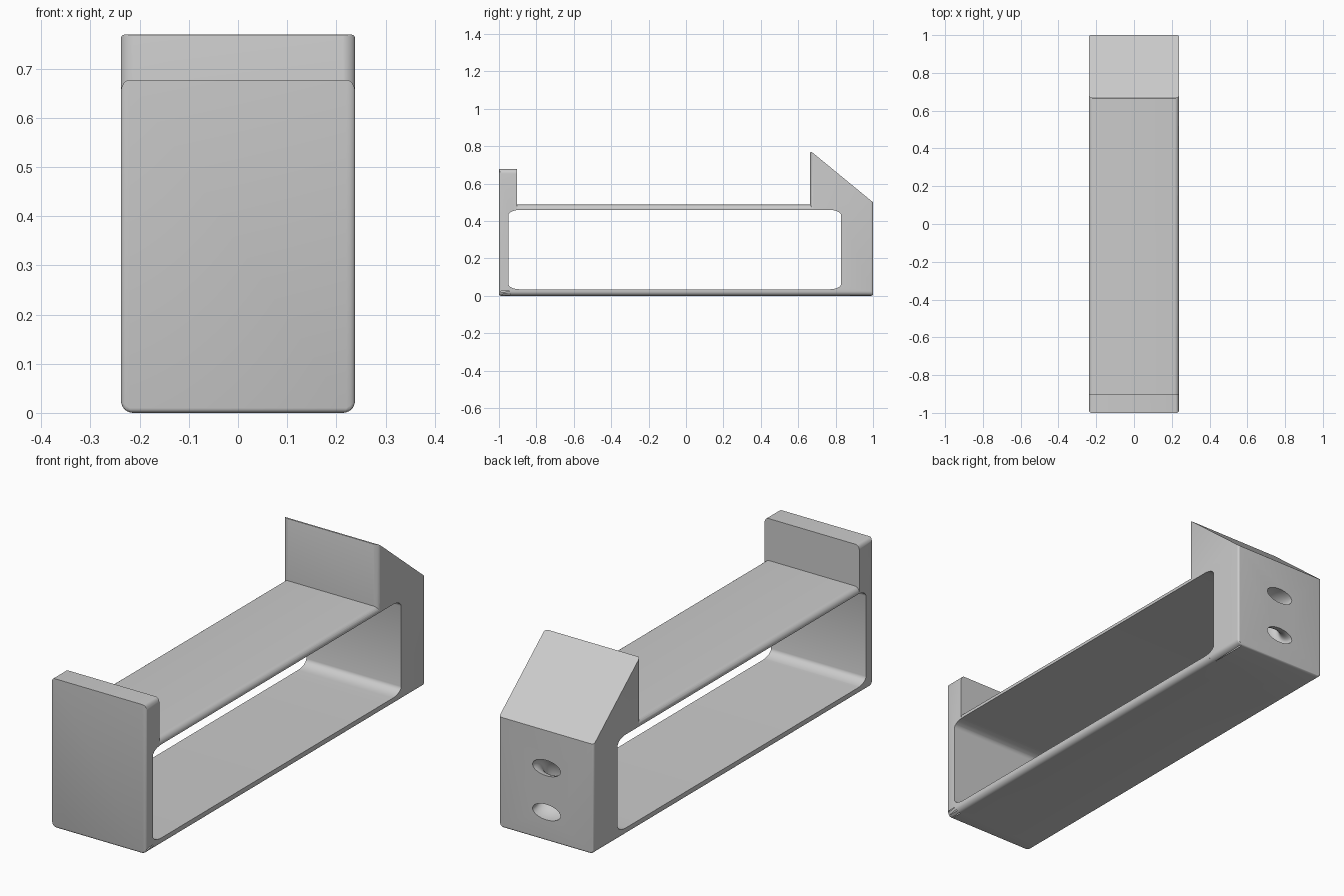
import bpy, bmesh, math
from mathutils import Matrix

cube = bpy.data.objects.get("Cube")
if cube:
    bpy.data.objects.remove(cube, do_unlink=True)

HALF = 0.238      # half width of the bracket
ROUND = 0.025     # main edge rounding
SMALL = 0.4       # weight of the finer rounding

grey = bpy.data.materials.new("grey_plastic")
grey.use_nodes = True
grey.diffuse_color = (0.6, 0.6, 0.6, 1)
grey.node_tree.nodes["Principled BSDF"].inputs["Base Color"].default_value = (0.6, 0.6, 0.6, 1)


def make(name, bm):
    bmesh.ops.recalc_face_normals(bm, faces=bm.faces)
    mesh = bpy.data.meshes.new(name)
    bm.to_mesh(mesh)
    bm.free()
    mesh.materials.append(grey)
    obj = bpy.data.objects.new(name, mesh)
    bpy.context.collection.objects.link(obj)
    return obj


def apply_all(obj):
    bpy.ops.object.select_all(action="DESELECT")
    bpy.context.view_layer.objects.active = obj
    obj.select_set(True)
    for mod in list(obj.modifiers):
        bpy.ops.object.modifier_apply(modifier=mod.name)


def extrude(name, profile, half, weight=None):
    """Extrude a (y, z) profile across x and round the edges chosen by weight."""
    bm = bmesh.new()
    face = bm.faces.new([bm.verts.new((-half, y, z)) for y, z in profile])
    new = bmesh.ops.extrude_face_region(bm, geom=[face])["geom"]
    bmesh.ops.translate(bm, vec=(2 * half, 0, 0),
                        verts=[v for v in new if isinstance(v, bmesh.types.BMVert)])
    if weight:
        layer = bm.edges.layers.float.new("bevel_weight_edge")
        for e in bm.edges:
            a, b = e.verts
            d = b.co - a.co
            axis = max(range(3), key=lambda i: abs(d[i]))
            slanted = abs(d.y) > 0.01 and abs(d.z) > 0.01
            e[layer] = 0 if slanted else weight("xyz"[axis], (a.co + b.co) / 2)
    obj = make(name, bm)
    if weight:
        bev = obj.modifiers.new("rounding", "BEVEL")
        bev.limit_method = "WEIGHT"
        bev.width = ROUND
        bev.segments = 6
        apply_all(obj)
    return obj


def rect(y0, y1, z0, z1):
    return [(y0, z0), (y1, z0), (y1, z1), (y0, z1)]


def combine(obj, other, operation):
    mod = obj.modifiers.new("cut", "BOOLEAN")
    mod.operation = operation
    mod.solver = "EXACT"
    mod.object = other
    apply_all(obj)
    bpy.data.objects.remove(other, do_unlink=True)


def plate_weight(axis, mid):
    if axis == "y":
        return 1
    return SMALL if mid.y < -0.99 and mid.z < 0.6 else 0


def wedge_weight(axis, mid):
    if axis == "y":
        return 1
    if axis == "z":
        return 1 if mid.y < 0.7 else SMALL
    return SMALL if mid.z > 0.7 or (mid.y > 0.9 and mid.z < 0.1) else 0


# Long body, front stop plate and rear wedge block
bracket = extrude("bracket", rect(-0.94, 0.80, 0, 0.487), HALF,
                  lambda axis, mid: 1 if axis == "y" else 0)
front_plate = extrude("front_plate", rect(-1, -0.903, 0, 0.677), HALF, plate_weight)
wedge = extrude("rear_wedge", [(0.664, 0), (1, 0), (1, 0.5), (0.664, 0.776)], HALF, wedge_weight)
combine(bracket, front_plate, "UNION")
combine(bracket, wedge, "UNION")

# Window through the body, with softened corners
y_mid, z_mid, y_half, z_half, ry, rz = -0.06, 0.247, 0.89, 0.212, 0.06, 0.03
outline = []
for quarter, (sy, sz) in enumerate([(1, 1), (-1, 1), (-1, -1), (1, -1)]):
    for step in range(7):
        t = math.radians(quarter * 90 + step * 15)
        outline.append((y_mid + sy * (y_half - ry) + ry * math.cos(t),
                        z_mid + sz * (z_half - rz) + rz * math.sin(t)))
combine(bracket, extrude("window_cutter", outline, 0.5), "DIFFERENCE")

# Curved tie channel joining two oval openings in the back
bm = bmesh.new()
rings, sides, major = 48, 32, 0.1
grid = []
for i in range(rings):
    turn = Matrix.Rotation(2 * math.pi * i / rings, 4, "X")
    ring = []
    for j in range(sides):
        t = 2 * math.pi * j / sides
        v = bm.verts.new((0.07 * math.cos(t), 0, major + 0.035 * math.sin(t)))
        v.co = turn @ v.co
        v.co.y += 1.0
        v.co.z += 0.23
        ring.append(v)
    grid.append(ring)
for i in range(rings):
    a, b = grid[i], grid[(i + 1) % rings]
    for j in range(sides):
        k = (j + 1) % sides
        bm.faces.new((a[j], a[k], b[k], b[j]))
combine(bracket, make("channel_cutter", bm), "DIFFERENCE")

# Smooth rounded edges, keep the rest crisp
bpy.ops.object.select_all(action="DESELECT")
bpy.context.view_layer.objects.active = bracket
bracket.select_set(True)
bpy.ops.object.shade_smooth_by_angle(angle=math.radians(30))
